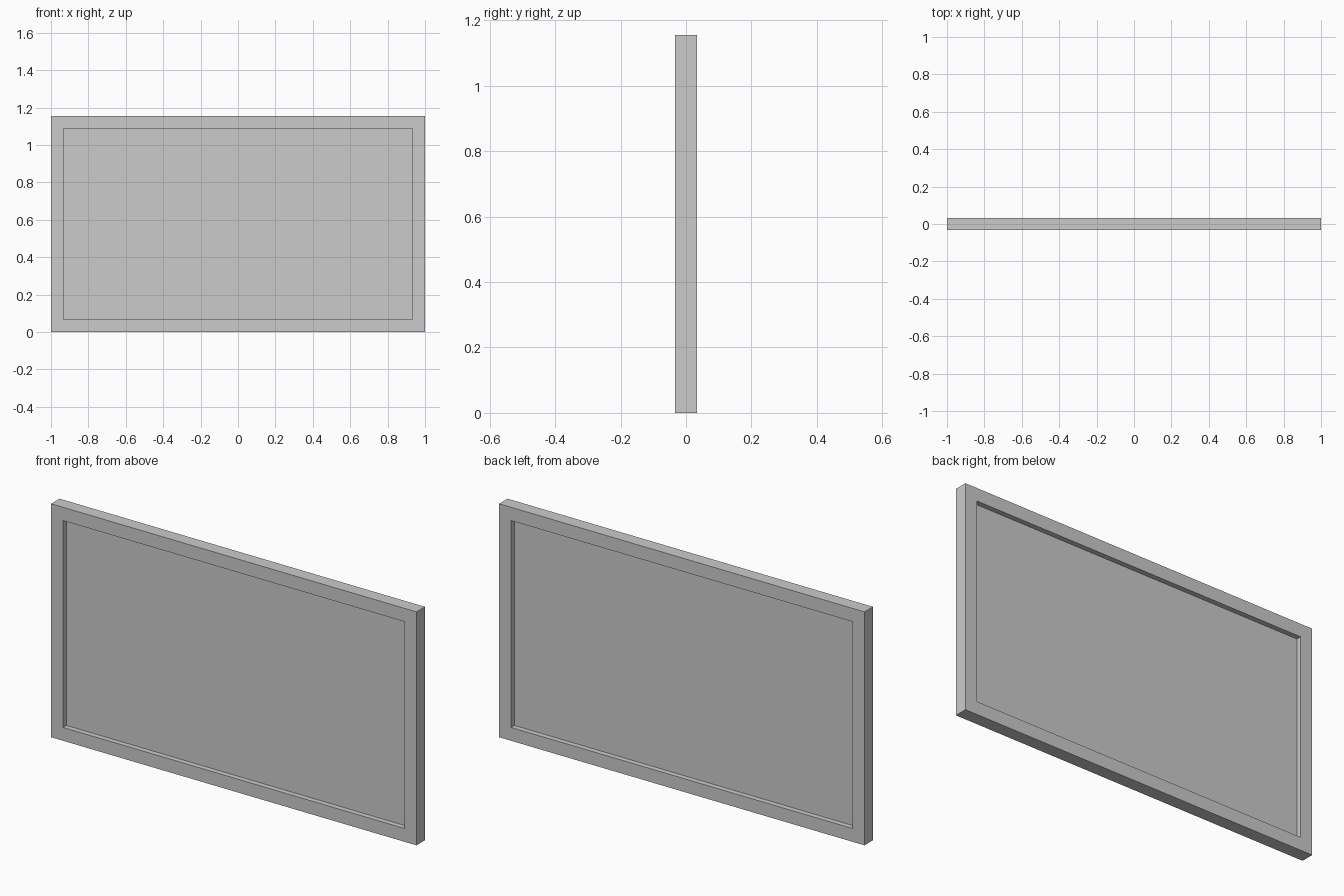
import bpy, bmesh

if "Cube" in bpy.data.objects:
    bpy.data.objects.remove(bpy.data.objects["Cube"])

W, H, D = 2.0, 1.155, 0.066   # overall width, height, depth
B = 0.066                     # frame border width
PANEL = 0.014                 # panel thickness


def rect(bm, inset, y):
    """Four corner vertices of the outline, inset and placed at depth y."""
    x, z0, z1 = W / 2 - inset, inset, H - inset
    return [bm.verts.new((px, y, pz))
            for px, pz in ((-x, z0), (x, z0), (x, z1), (-x, z1))]


def finish(name, bm):
    bmesh.ops.recalc_face_normals(bm, faces=bm.faces)
    mesh = bpy.data.meshes.new(name)
    bm.to_mesh(mesh)
    bm.free()
    bpy.context.collection.objects.link(bpy.data.objects.new(name, mesh))


# Border frame: rectangular cross-section carried round four mitred corners
bm = bmesh.new()
loops = [rect(bm, i, y) for i, y in
         ((0, -D / 2), (0, D / 2), (B, D / 2), (B, -D / 2))]
for k in range(4):
    a, b = loops[k], loops[(k + 1) % 4]
    for i in range(4):
        j = (i + 1) % 4
        bm.faces.new((a[i], a[j], b[j], b[i]))
finish("frame", bm)

# Thin panel recessed equally from front and back
bm = bmesh.new()
front, back = rect(bm, B, -PANEL / 2), rect(bm, B, PANEL / 2)
bm.faces.new(front)
bm.faces.new(back)
for i in range(4):
    j = (i + 1) % 4
    bm.faces.new((front[i], front[j], back[j], back[i]))
finish("panel", bm)
